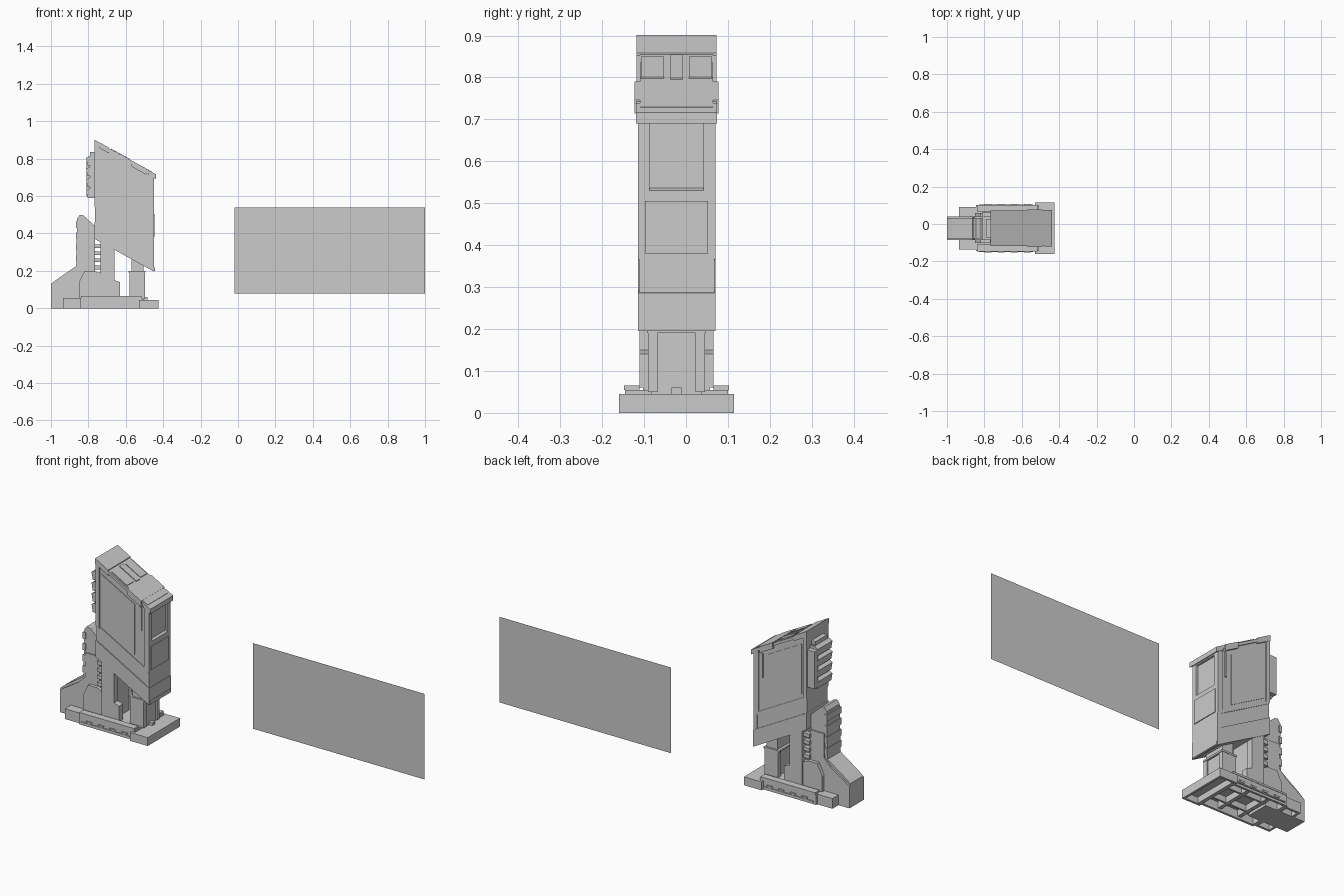
import bpy, bmesh

C = -0.0225          # tower centre line in y
SL = -0.55           # slope of roof and underside


def prism(name, pts, y0, y1):
    """Extrude an xz profile from y0 to y1."""
    bm = bmesh.new()
    f = bm.faces.new([bm.verts.new((x, y0, z)) for x, z in pts])
    r = bmesh.ops.extrude_face_region(bm, geom=[f])
    for v in r['geom']:
        if isinstance(v, bmesh.types.BMVert):
            v.co.y = y1
    bmesh.ops.recalc_face_normals(bm, faces=bm.faces)
    me = bpy.data.meshes.new(name)
    bm.to_mesh(me)
    bm.free()
    o = bpy.data.objects.new(name, me)
    bpy.context.collection.objects.link(o)
    return o


def box(name, x0, x1, y0, y1, z0, z1):
    return prism(name, [(x0, z0), (x1, z0), (x1, z1), (x0, z1)], y0, y1)


def mid(name, pts, half):
    """Profile centred on the tower."""
    return prism(name, pts, C - half, C + half)


def pair(name, pts, inner, outer):
    """Profile on both flanks of the tower."""
    prism(name + "_front", pts, C - outer, C - inner)
    prism(name + "_back", pts, C + inner, C + outer)


def rect(x0, x1, z0, z1):
    return [(x0, z0), (x1, z0), (x1, z1), (x0, z1)]


def sloped(x0, x1, z, d0, d1):
    """Slanted strip; z is its height at x=-0.765, offset by d0..d1."""
    h = lambda x: z + SL * (x + 0.765)
    return [(x0, h(x0) + d0), (x1, h(x1) + d0), (x1, h(x1) + d1), (x0, h(x0) + d1)]


def shell(name, x0, x1, half, z1, t=0.012):
    """Base block left open underneath."""
    box(name + "_top", x0, x1, C - half, C + half, z1 - t, z1)
    pair(name + "_side", rect(x0, x1, 0, z1 - t), half - t, half)
    for n, x in (("left", x0), ("right", x1 - t)):
        box(f"{name}_{n}", x, x + t, C - half + t, C + half - t, 0, z1 - t)


# hollow base
shell("base", -0.845, -0.51, 0.123, 0.055)
shell("front_step", -0.53, -0.425, 0.1375, 0.045)
shell("rear_step", -0.935, -0.845, 0.113, 0.055)
pair("base_rail", rect(-0.84, -0.515, 0.055, 0.065), 0.088, 0.125)
pair("base_ledge", rect(-0.83, -0.54, 0.012, 0.018), 0.123, 0.128)
for x in (-0.78, -0.71, -0.64, -0.57):
    pair("base_stud", [(x - 0.018, 0.03), (x - 0.01, 0.02), (x + 0.01, 0.02), (x + 0.018, 0.03)],
         0.12, 0.13)
for x in (-0.76, -0.64):
    box("under_beam", x, x + 0.02, C - 0.11, C + 0.11, 0.01, 0.045)
pair("under_rail", rect(-0.84, -0.52, 0.012, 0.045), 0.05, 0.06)

# stepped rear buttress
mid("buttress", [(-1, 0), (-1, 0.13), (-0.975, 0.15), (-0.865, 0.225), (-0.86, 0.48), (-0.845, 0.5),
                 (-0.825, 0.495), (-0.765, 0.44), (-0.765, 0)], 0.055)
pair("buttress_cheek", [(-1, 0), (-1, 0.12), (-0.97, 0.14), (-0.89, 0.19), (-0.85, 0.23),
                        (-0.85, 0.36), (-0.765, 0.36), (-0.765, 0)], 0.045, 0.0625)
pair("buttress_foot", [(-0.85, 0.05), (-0.85, 0.14), (-0.82, 0.2), (-0.765, 0.2), (-0.63, 0.13),
                       (-0.63, 0.05)], 0.06, 0.08)
for z in (0.25, 0.31, 0.37, 0.43):
    box("buttress_rib", -0.866, -0.85, C - 0.06, C + 0.06, z, z + 0.035)

# legs under the tower
pair("leg", [(-0.735, 0.06), (-0.735, 0.37), (-0.66, 0.31), (-0.66, 0.15), (-0.63, 0.14),
             (-0.63, 0.06)], 0.055, 0.088)
box("leg_core", -0.715, -0.67, C - 0.055, C + 0.055, 0.05, 0.34)
for i in range(5):
    z = 0.17 + i * 0.038
    pair("leg_tie", rect(-0.77, -0.735, z, z + 0.02), 0.05, 0.075)
box("front_column", -0.57, -0.505, C - 0.06, C + 0.06, 0.04, 0.27)
pair("column_cheek", rect(-0.58, -0.498, 0.05, 0.20), 0.045, 0.068)
mid("column_lip", rect(-0.585, -0.495, 0.19, 0.20), 0.07)
box("door_block", -0.51, -0.485, C - 0.012, C + 0.012, 0.045, 0.06)

# main tower
mid("tower_body", [(-0.765, 0.37), (-0.465, 0.205), (-0.46, 0.73), (-0.765, 0.895)], 0.087)
mid("tower_nose", [(-0.47, 0.215), (-0.45, 0.205), (-0.45, 0.53), (-0.47, 0.54)], 0.09)
pair("window_jamb", rect(-0.475, -0.45, 0.52, 0.715), 0.064, 0.09)
mid("window_head", rect(-0.475, -0.45, 0.69, 0.715), 0.066)
mid("nose_panel", rect(-0.452, -0.446, 0.38, 0.505), 0.075)
mid("lower_collar", sloped(-0.767, -0.448, 0.37, 0, 0.09), 0.0925)
mid("nose_sill", rect(-0.46, -0.445, 0.2, 0.217), 0.09)
pair("collar_trim", sloped(-0.765, -0.455, 0.37, 0.165, 0.18), 0.086, 0.0915)
pair("side_panel", sloped(-0.735, -0.535, 0.37, 0.2, 0.47), 0.086, 0.0905)
pair("edge_post", sloped(-0.767, -0.745, 0.37, 0.17, 0.515), 0.085, 0.0925)
pair("corner_post", sloped(-0.48, -0.45, 0.37, 0.17, 0.51), 0.085, 0.0925)
pair("side_slot", rect(-0.505, -0.495, 0.58, 0.71), 0.086, 0.092)

# roof with raised plates
mid("roof", sloped(-0.767, -0.44, 0.9, -0.022, -0.006), 0.095)
mid("roof_band", sloped(-0.57, -0.49, 0.9, -0.035, -0.002), 0.1)
mid("roof_ridge", sloped(-0.767, -0.69, 0.9, -0.03, 0), 0.0955)
pair("roof_plate", sloped(-0.675, -0.585, 0.9, -0.01, 0), 0.03, 0.085)
mid("roof_centre_plate", sloped(-0.68, -0.58, 0.9, -0.01, 0.001), 0.014)
mid("roof_eave", sloped(-0.48, -0.438, 0.9, -0.03, -0.004), 0.097)

# blocks stacked up the rear of the tower
box("rear_spine", -0.79, -0.76, C - 0.055, C + 0.055, 0.59, 0.82)
for i in range(4):
    z = 0.59 + i * 0.058
    mid("spine_block", [(-0.805, z), (-0.765, z), (-0.765, z + 0.05), (-0.795, z + 0.05),
                        (-0.812, z + 0.04)], 0.062)
box("spine_cap", -0.79, -0.76, C - 0.05, C + 0.05, 0.81, 0.835)
box("rear_pod", -0.81, -0.765, 0.035, 0.065, 0.60, 0.80)

# flat board standing beside the tower: single sheets, cut-outs on its back
def sheet(name, pts, y):
    me = bpy.data.meshes.new(name)
    me.from_pydata([(x, y, z) for x, z in pts], [], [list(range(len(pts)))])
    bpy.context.collection.objects.link(bpy.data.objects.new(name, me))


def cutout(x0, x1, z0, z1):
    sheet("board_cutout", rect(x0, x1, z0, z1)[::-1], 0.16)


sheet("board", rect(-0.02, 1.0, 0.08, 0.54), 0.1575)
sheet("board_hook", [(0.95, 0.32), (0.95, 0.385), (0.6, 0.385), (0.6, 0.36), (0.925, 0.36),
                     (0.925, 0.32)], 0.16)
sheet("board_bent_strip", [(0.98, 0.17), (0.98, 0.2), (0.955, 0.22), (0.955, 0.28), (0.93, 0.28),
                           (0.93, 0.21), (0.955, 0.17)], 0.16)
sheet("board_waisted_piece", [(0.88, 0.17), (0.86, 0.235), (0.88, 0.305), (0.845, 0.305), (0.82, 0.27),
                              (0.79, 0.305), (0.756, 0.305), (0.776, 0.235), (0.756, 0.17),
                              (0.79, 0.17), (0.82, 0.2), (0.845, 0.17)], 0.16)
for r in [(0.63, 0.73, 0.2, 0.315), (0.52, 0.71, 0.4, 0.42), (0.33, 0.61, 0.375, 0.4),
          (0.36, 0.625, 0.43, 0.45), (0.286, 0.42, 0.45, 0.5), (0.16, 0.3, 0.38, 0.4),
          (0.15, 0.22, 0.36, 0.43), (0.085, 0.145, 0.36, 0.43), (0.0, 0.077, 0.38, 0.51)]:
    cutout(*r)
for i in range(5):
    z = 0.18 + i * 0.03
    cutout(0.37, 0.6, z, z + 0.018)
    cutout(0.265, 0.34, z, z + 0.02)
    cutout(0.17, 0.245, z, z + 0.02)
for i in range(4):
    x = 0.01 + i * 0.037
    sheet("board_curved_chip", [(x, 0.22), (x + 0.018, 0.23), (x + 0.025, 0.265), (x + 0.018, 0.3),
                                (x, 0.31), (x + 0.008, 0.265)], 0.16)
